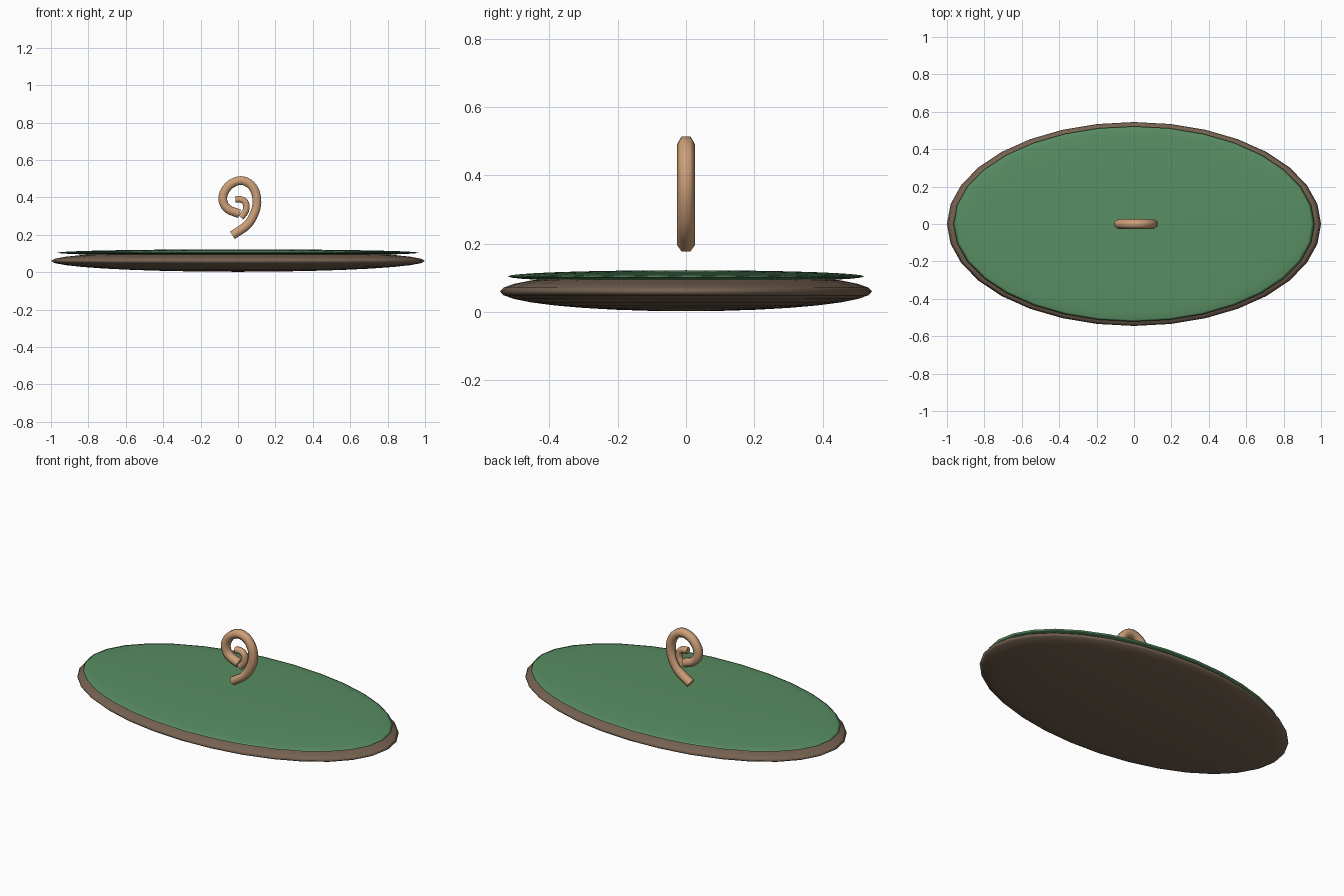
import bpy, bmesh
from math import cos, sin, pi
from mathutils import Vector

if "Cube" in bpy.data.objects:
    bpy.data.objects.remove(bpy.data.objects["Cube"])


def material(name, rgb):
    m = bpy.data.materials.new(name)
    m.diffuse_color = (*rgb, 1)
    m.use_nodes = True
    m.node_tree.nodes["Principled BSDF"].inputs["Base Color"].default_value = m.diffuse_color
    return m


GREEN = material("leaf green", (0.10, 0.27, 0.125))
BROWN = material("bark brown", (0.18, 0.123, 0.083))
TAN = material("tan", (0.61, 0.35, 0.19))


def finish(name, bm, mat):
    bmesh.ops.recalc_face_normals(bm, faces=bm.faces)
    me = bpy.data.meshes.new(name)
    bm.to_mesh(me)
    bm.free()
    me.materials.append(mat)
    ob = bpy.data.objects.new(name, me)
    bpy.context.collection.objects.link(ob)
    return ob


def flat_ellipsoid(name, size, z, mat):
    bm = bmesh.new()
    bmesh.ops.create_uvsphere(bm, u_segments=32, v_segments=16, radius=1)
    bmesh.ops.scale(bm, vec=size, verts=bm.verts)
    bmesh.ops.translate(bm, vec=(0, 0, z), verts=bm.verts)
    for f in bm.faces:
        f.smooth = True
    finish(name, bm, mat)


def spline(pts, steps=4):
    """Smooth path through (x, z) points."""
    p = [Vector(q) for q in pts]
    p = [2 * p[0] - p[1]] + p + [2 * p[-1] - p[-2]]
    out = []
    for a, b, c, d in zip(p, p[1:], p[2:], p[3:]):
        for i in range(steps):
            t = i / steps
            out.append(0.5 * (2 * b + (c - a) * t + (2 * a - 5 * b + 4 * c - d) * t * t
                              + (3 * b - a - 3 * c + d) * t ** 3))
    return out + [p[-2]]


def tube(name, pts, radius, mat, sides=6):
    """Six-sided tube swept along a path in the xz plane."""
    path = spline(pts)
    bm = bmesh.new()
    rings = []
    for i, c in enumerate(path):
        d = (path[min(i + 1, len(path) - 1)] - path[max(i - 1, 0)]).normalized()
        ring = []
        for k in range(sides):
            a = 2 * pi * k / sides
            r = radius * sin(a)
            ring.append(bm.verts.new((c.x - d.y * r, radius * cos(a), c.y + d.x * r)))
        rings.append(ring)
    for r0, r1 in zip(rings, rings[1:]):
        for k in range(sides):
            j = (k + 1) % sides
            bm.faces.new((r0[k], r0[j], r1[j], r1[k])).smooth = True
    bm.faces.new(rings[0])
    bm.faces.new(rings[-1])
    finish(name, bm, mat)


# Oval base and the thin green covering on it
flat_ellipsoid("base", (1.0, 0.545, 0.058), 0.06, BROWN)
flat_ellipsoid("green_top", (0.965, 0.522, 0.018), 0.104, GREEN)

# Floating curl with a small inner hook
tube("curl", [(-0.03, 0.197), (0.052, 0.255), (0.095, 0.335), (0.098, 0.41), (0.068, 0.467),
              (0.015, 0.49), (-0.042, 0.468), (-0.077, 0.42), (-0.078, 0.372),
              (-0.05, 0.335), (0.008, 0.312)], 0.027, TAN)
tube("inner_hook", [(0.016, 0.292), (0.042, 0.33), (0.042, 0.368), (0.022, 0.387),
                    (-0.014, 0.389)], 0.02, TAN)
